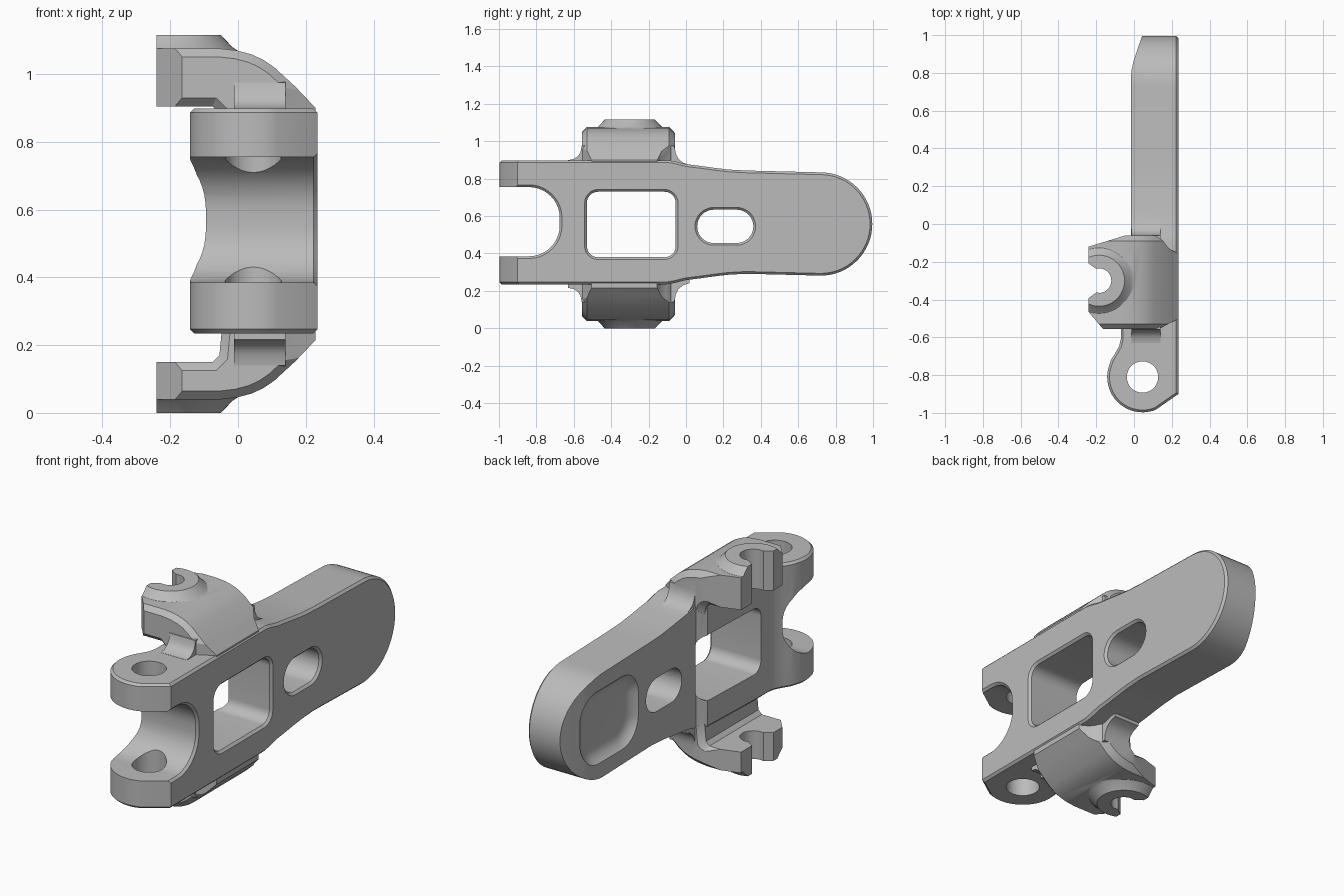
import bpy, bmesh, math
from mathutils import Vector

if "Cube" in bpy.data.objects:
    bpy.data.objects.remove(bpy.data.objects["Cube"], do_unlink=True)

grey = bpy.data.materials.new("plain_grey")
grey.use_nodes = True
grey.diffuse_color = (0.5, 0.5, 0.5, 1)
grey.node_tree.nodes["Principled BSDF"].inputs["Base Color"].default_value = (0.5, 0.5, 0.5, 1)

HEIGHT = 1.115
FACE = 0.235      # flat side of the plate

PLACE = {"x": lambda a, b, d: (d, a, b),
         "y": lambda a, b, d: (a, d, b),
         "z": lambda a, b, d: (a, b, d)}


def loft(name, axis, sections, chamfer=0, flip=False):
    """Skin a list of (depth, outline) sections along an axis."""
    bm = bmesh.new()
    rings = []
    for depth, outline in sections:
        pts = [Vector(PLACE[axis](a, b, depth)) for a, b in outline]
        if flip:
            for p in pts:
                p.z = HEIGHT - p.z
        rings.append([bm.verts.new(p) for p in pts])
    n = len(rings[0])
    for low, high in zip(rings, rings[1:]):
        for i in range(n):
            j = (i + 1) % n
            bm.faces.new((low[i], low[j], high[j], high[i]))
    caps = [bm.faces.new(rings[0]), bm.faces.new(rings[-1])]
    bmesh.ops.recalc_face_normals(bm, faces=bm.faces)
    if chamfer:
        edges = [e for f in caps for e in f.edges]
        bmesh.ops.bevel(bm, geom=edges, offset=chamfer, segments=1, affect='EDGES')
    mesh = bpy.data.meshes.new(name)
    bm.to_mesh(mesh)
    bm.free()
    mesh.materials.append(grey)
    obj = bpy.data.objects.new(name, mesh)
    bpy.context.collection.objects.link(obj)
    return obj


def prism(name, axis, outline, start, end, chamfer=0, flip=False):
    return loft(name, axis, [(start, outline), (end, outline)], chamfer, flip)


def combine(target, other, operation):
    """Apply a boolean and discard the helper."""
    mod = target.modifiers.new("combine", 'BOOLEAN')
    mod.operation = operation
    mod.solver = 'EXACT'
    mod.object = other
    bpy.context.view_layer.objects.active = target
    bpy.ops.object.modifier_apply(modifier=mod.name)
    bpy.data.objects.remove(other, do_unlink=True)


def arc(cx, cy, r, start, end, steps):
    angles = [math.radians(start + (end - start) * i / steps) for i in range(steps + 1)]
    return [(cx + r * math.cos(t), cy + r * math.sin(t)) for t in angles]


def round_rect(a0, a1, b0, b1, r, grow=0):
    a0, a1, b0, b1, r = a0 - grow, a1 + grow, b0 - grow, b1 + grow, r + grow
    corners = [(a1 - r, b1 - r, 0), (a0 + r, b1 - r, 90),
               (a0 + r, b0 + r, 180), (a1 - r, b0 + r, 270)]
    pts = []
    for i, (a, b, t) in enumerate(corners):
        pts += arc(a, b, r, t + 0.5, t + 89.5, 10)
    return pts


def window(name, *rect):
    """Through cutter with a chamfered mouth on the flat side."""
    steps = [(-0.6, 0), (FACE - 0.012, 0), (FACE + 0.02, 0.032)]
    return loft(name, "x", [(d, round_rect(*rect, grow=g)) for d, g in steps])


# Plate: plan outline crossed with the side outline
plan = [(FACE, -0.9), (FACE, 1.1), (0.085, 1.1), (0.045, 1.0), (0.02, 0.93),
        (-0.003, 0.86), (-0.012, 0.82), (-0.017, 0.77), (-0.017, -0.06),
        (-0.055, -0.1), (-0.07, -0.5), (-0.07, -0.61), (-0.078, -0.645),
        (-0.1, -0.685), (-0.122, -0.72)]
plan += arc(0.045, -0.81, 0.187, 160, 292, 20)
body = prism("lever_body", "z", plan, 0.235, 0.898, 0.012)

half = [(-1.2, 0.34), (-0.15, 0.34), (-0.06, 0.325), (0.0, 0.31), (0.08, 0.3),
        (0.16, 0.289), (0.23, 0.281), (0.32, 0.276)]
mid = 0.5575
side = [(y, mid + 0.01 + h) for y, h in half]
side += arc(0.72, mid, 0.276, 90, -90, 32)
side += [(y, mid + 0.01 - h) for y, h in reversed(half)]
combine(body, prism("side_shape", "x", side, -0.5, FACE, 0.012), 'INTERSECT')


def build_clip(name, under, flip):
    """Arm with a raised conical boss and an open round notch."""
    arm_profile = [(0.229, 0.84), (0.229, 0.9), (0.17, 0.962), (0.107, 1.02),
                   (0.075, 1.042), (0.04, 1.058), (-0.005, 1.07), (-0.06, 1.076),
                   (-0.4, 1.076), (-0.4, under), (-0.075, under),
                   (-0.055, under - 0.02), (-0.045, 0.84)]
    arm = prism(name, "y", arm_profile, -0.56, -0.06, 0.03, flip)
    boss = loft("boss", "z", [(z, arc(-0.185, -0.3, r, 0, 352.5, 47))
                              for z, r in ((1.0, 0.19), (1.065, 0.19), (1.08, 0.168),
                                           (HEIGHT, 0.135))], flip=flip)
    combine(arm, boss, 'UNION')
    trim = [(-0.24, -0.12), (-0.03, -0.056), (0.1, -0.056), (0.15, -0.085),
            (0.185, -0.13), (0.24, -0.16), (0.24, -0.5), (0.18, -0.53),
            (0.135, -0.555), (-0.165, -0.555), (-0.24, -0.466)]
    combine(arm, prism("trim", "z", trim, 0.7, 1.3, 0, flip), 'INTERSECT')
    notch = [(-0.3, -0.415), (-0.24, -0.392), (-0.2, -0.363)]
    notch += arc(-0.185, -0.3, 0.065, -85, 85, 16)
    notch += [(-0.2, -0.237), (-0.24, -0.21), (-0.3, -0.185)]
    combine(arm, prism("notch", "z", notch, 0.87, 1.3, 0, flip), 'DIFFERENCE')
    return arm


def build_flare(flip):
    """Concave fillet where an arm meets the plate."""
    front = [(-0.63, 0.87), (-0.63, 0.899), (-0.6, 0.905), (-0.578, 0.92),
             (-0.564, 0.942), (-0.558, 0.975)]
    back = [(-0.062, 0.975), (-0.055, 0.935), (-0.04, 0.905), (-0.015, 0.885),
            (0.02, 0.873), (0.02, 0.84)]
    outline = front + [(-0.5, 0.98), (-0.12, 0.98)] + back
    return prism("flare", "x", outline, -0.012, 0.14, 0, flip)


for label, under, flip in (("upper_clip", 0.905, False), ("lower_clip", 0.965, True)):
    combine(body, build_clip(label, under, flip), 'UNION')
    combine(body, build_flare(flip), 'UNION')

# Fork slot, square window and oblong window
for cutter in (window("fork_slot", -1.5, -0.675, 0.385, 0.755, 0.165),
               window("square_window", -0.53, -0.055, 0.38, 0.73, 0.06),
               window("oblong_window", 0.06, 0.36, 0.456, 0.634, 0.0885)):
    combine(body, cutter, 'DIFFERENCE')

# Pin hole through both fork ears
pin = prism("pin_hole", "z", arc(0.045, -0.81, 0.083, 0, 352.5, 47), 0.1, 1.05)
combine(body, pin, 'DIFFERENCE')

# Shallow soft-walled thumb recess on the inner side of the tail
steps = [(0.022, -0.03), (0.018, 0), (0.006, 0.022), (-0.01, 0.04), (-0.04, 0.065)]
recess = loft("thumb_recess", "x",
              [(d, round_rect(0.47, 0.86, 0.41, 0.705, 0.09, g)) for d, g in steps])
combine(body, recess, 'DIFFERENCE')

# Smooth curved walls, keep machined edges crisp
bpy.ops.object.select_all(action='DESELECT')
body.select_set(True)
bpy.context.view_layer.objects.active = body
bpy.ops.object.shade_smooth_by_angle(angle=math.radians(28))
